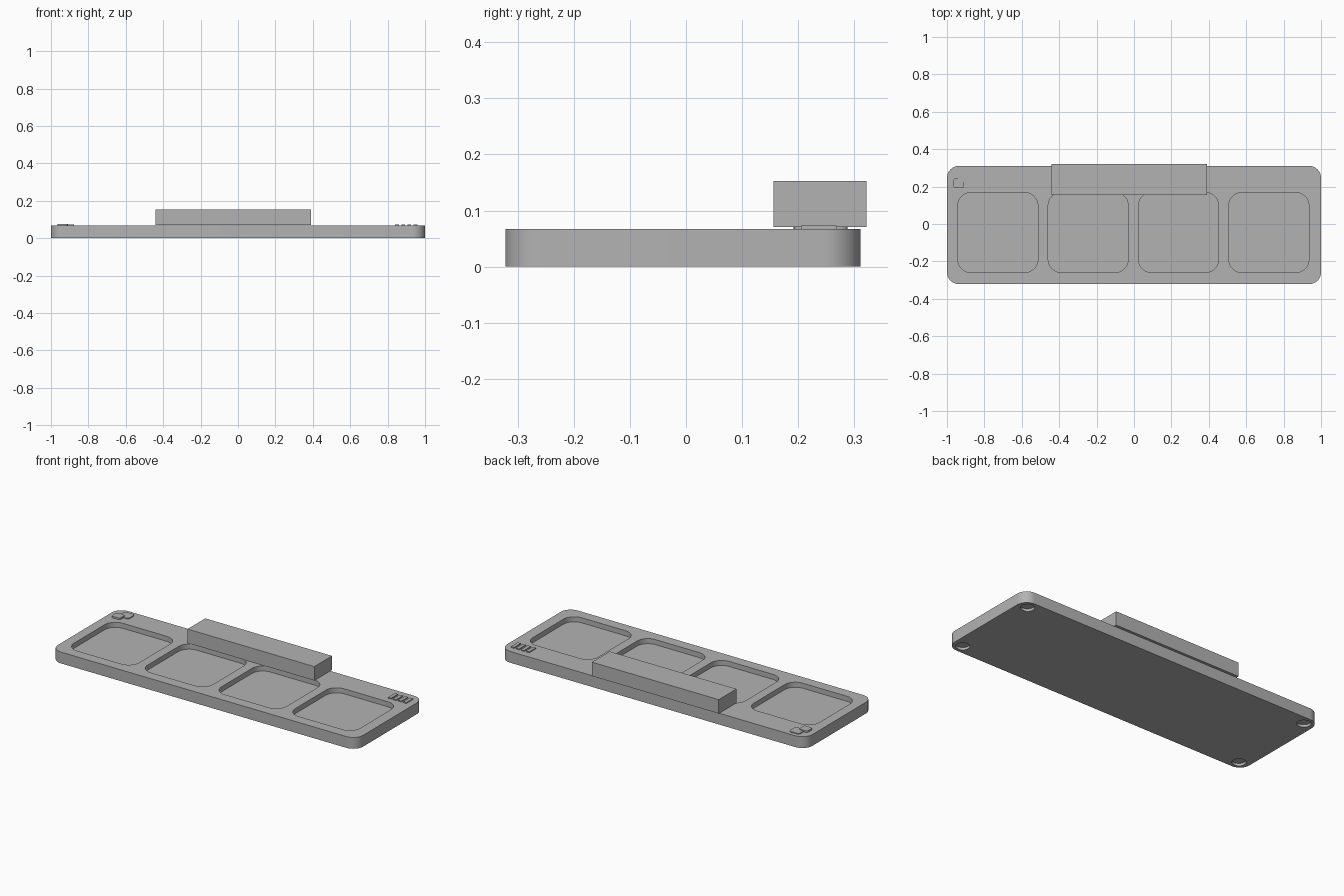
import bpy, bmesh, math

if "Cube" in bpy.data.objects:
    bpy.data.objects.remove(bpy.data.objects["Cube"])

grey = bpy.data.materials.new("plain_grey")
grey.diffuse_color = (0.45, 0.45, 0.45, 1)
grey.use_nodes = True
grey.node_tree.nodes["Principled BSDF"].inputs["Base Color"].default_value = grey.diffuse_color


def slab(name, x0, x1, y0, y1, z0, z1, r=0.0, seg=10):
    """Upright prism with a rounded-rectangle outline."""
    pts = []
    if r:
        for cx, cy, a0 in ((x1 - r, y1 - r, 0), (x0 + r, y1 - r, 90),
                           (x0 + r, y0 + r, 180), (x1 - r, y0 + r, 270)):
            for i in range(seg + 1):
                a = math.radians(a0 + 90 * i / seg)
                pts.append((cx + r * math.cos(a), cy + r * math.sin(a)))
    else:
        pts = [(x1, y1), (x0, y1), (x0, y0), (x1, y0)]
    bm = bmesh.new()
    face = bm.faces.new([bm.verts.new((x, y, z0)) for x, y in pts])
    top = bmesh.ops.extrude_face_region(bm, geom=[face])
    verts = [v for v in top["geom"] if isinstance(v, bmesh.types.BMVert)]
    bmesh.ops.translate(bm, verts=verts, vec=(0, 0, z1 - z0))
    bmesh.ops.recalc_face_normals(bm, faces=bm.faces)
    return finish(name, bm)


def finish(name, bm):
    me = bpy.data.meshes.new(name)
    bm.to_mesh(me)
    bm.free()
    me.materials.append(grey)
    ob = bpy.data.objects.new(name, me)
    bpy.context.collection.objects.link(ob)
    return ob


def select(ob):
    bpy.ops.object.select_all(action='DESELECT')
    ob.select_set(True)
    bpy.context.view_layer.objects.active = ob


def smooth(ob):
    select(ob)
    bpy.ops.object.shade_smooth_by_angle(angle=math.radians(30))


# tray body
H = 0.067
tray = slab("tray", -1, 1, -0.322, 0.311, 0, H, 0.065, 12)

# four rounded pockets in the top
cutters = []
for i, x in enumerate((-0.728, -0.245, 0.238, 0.721)):
    cutters.append(slab(f"pocket_cutter_{i}", x - 0.214, x + 0.214,
                        -0.259, 0.168, H - 0.03, H + 0.05, 0.07))

# round recesses under the corners
for sx in (-1, 1):
    for y in (-0.268, 0.257):
        bm = bmesh.new()
        bmesh.ops.create_cone(bm, cap_ends=True, segments=32, radius1=0.037,
                              radius2=0.037, depth=0.04)
        bmesh.ops.translate(bm, verts=bm.verts, vec=(sx * 0.938, y, -0.005))
        cutters.append(finish("recess_cutter", bm))

for c in cutters:
    select(tray)
    mod = tray.modifiers.new("cut", 'BOOLEAN')
    mod.operation = 'DIFFERENCE'
    mod.solver = 'EXACT'
    mod.object = c
    bpy.ops.object.modifier_apply(modifier=mod.name)
    bpy.data.objects.remove(c)
smooth(tray)

# rear block hovering just above the tray
slab("rear_block", -0.44, 0.391, 0.156, 0.322, 0.0705, 0.153)

# two overlapping raised tiles in the left corner
smooth(slab("back_tile", -0.942, -0.876, 0.225, 0.288, H - 0.002, 0.072, 0.012, 4))
smooth(slab("front_tile", -0.965, -0.91, 0.192, 0.245, H - 0.002, 0.077, 0.012, 4))

# small plain raised bars in the right corner
for i in range(4):
    x = 0.84 + 0.033 * i
    slab("raised_bar", x, x + 0.02, 0.205, 0.268, H - 0.002, 0.073)
